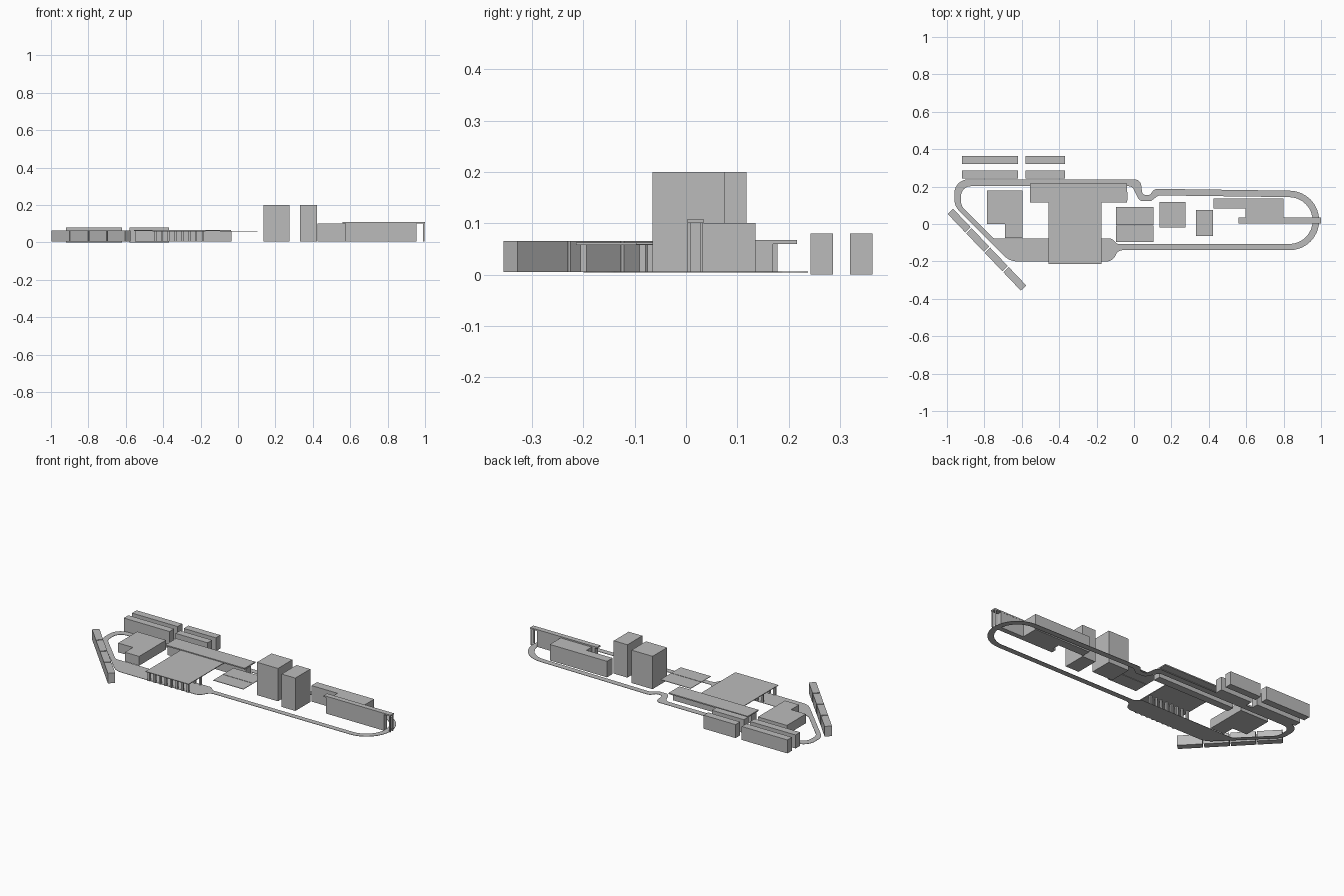
import bpy
from math import radians, cos, sin
from mathutils import Vector

cube = bpy.data.objects.get("Cube")
if cube:
    bpy.data.objects.remove(cube, do_unlink=True)

grey = bpy.data.materials.new("plain_grey")
grey.use_nodes = True
COLOUR = (0.5, 0.5, 0.5, 1)
grey.diffuse_color = COLOUR
grey.node_tree.nodes["Principled BSDF"].inputs["Base Color"].default_value = COLOUR


def box(name, x, y, z, turn=0):
    """Box from (min, max) pairs, turned about its own centre."""
    lo, hi = Vector((x[0], y[0], z[0])), Vector((x[1], y[1], z[1]))
    bpy.ops.mesh.primitive_cube_add(size=1, location=(lo + hi) / 2, rotation=(0, 0, turn))
    ob = bpy.context.object
    ob.name = name
    ob.scale = hi - lo
    ob.data.materials.append(grey)
    return ob


def rounded(corners, steps=8):
    """Closed outline with each (x, y, radius) corner eased by a curve."""
    pts = []
    for i, (x, y, r) in enumerate(corners):
        p = Vector((x, y))
        a = Vector(corners[i - 1][:2]) - p
        b = Vector(corners[(i + 1) % len(corners)][:2]) - p
        half = a.angle(b) / 2
        cut = min(r * cos(half) / sin(half), a.length * 0.5, b.length * 0.5)
        if r > 0.1:
            cut = min(r, a.length * 0.5, b.length * 0.5)
        a, b = p + a.normalized() * cut, p + b.normalized() * cut
        # rational quadratic gives a true circular arc
        w = sin(half)
        for k in range(steps + 1):
            t = k / steps
            u, v, q = (1 - t) ** 2, 2 * t * (1 - t) * w, t * t
            pts.append((a * u + p * v + b * q) / (u + v + q))
    return pts


# Ring road: outer and inner outline filled as one flat band
outer = [(-.96, .238, .1), (-.96, .095, .09), (-.665, -.2, .1), (-.115, -.2, .05),
         (-.085, -.14, .04), (.99, -.14, .157), (.99, .176, .157), (.11, .188, .03),
         (.085, .155, .02), (.045, .155, .02), (.035, .238, .035)]
inner = [(-.925, .202, .08), (-.925, .097, .06), (-.75, -.078, .03), (-.12, -.078, .02),
         (-.09, -.107, .02), (.955, -.107, .125), (.955, .142, .125), (.13, .153, .03),
         (.09, .122, .02), (.03, .122, .03), (-.01, .202, .03)]
curve = bpy.data.curves.new("ring_road", 'CURVE')
curve.dimensions = '2D'
curve.fill_mode = 'BOTH'
curve.extrude = 0.001
for outline in (outer, inner):
    pts = rounded(outline)
    spline = curve.splines.new('POLY')
    spline.points.add(len(pts) - 1)
    for sp, p in zip(spline.points, pts):
        sp.co = (p.x, p.y, 0, 1)
    spline.use_cyclic_u = True
curve.materials.append(grey)
road = bpy.data.objects.new("ring_road", curve)
road.location.z = 0.005
bpy.context.collection.objects.link(road)
bpy.ops.object.select_all(action='DESELECT')
road.select_set(True)
bpy.context.view_layer.objects.active = road
bpy.ops.object.convert(target='MESH')

# Back rows of long blocks
for i, (y0, y1) in enumerate([(.243, .286), (.32, .363)]):
    box(f"back_block_long_{i}", (-.92, -.62), (y0, y1), (0, .08))
    box(f"back_block_short_{i}", (-.58, -.37), (y0, y1), (0, .08))

# Diagonal row of four blocks
start, end = Vector((-.984, .07)), Vector((-.588, -.345))
span = end - start
for i in range(4):
    c = start + span * (i + .5) / 4
    box(f"diagonal_block_{i}", (c.x - .068, c.x + .068), (c.y - .02, c.y + .02),
        (.005, .065), turn=-span.angle_signed(Vector((1, 0))) * -1)

# Paired blocks inside the ring
box("side_block_short", (-.787, -.69), (0, .178), (.005, .06))
box("side_block_long", (-.69, -.597), (-.075, .178), (.005, .06))

# Terminal: rear hall, roofs and two colonnades
box("rear_hall", (-.55, -.035), (.125, .17), (.005, .06))
box("rear_roof", (-.557, -.037), (.115, .216), (.06, .067))
box("main_roof", (-.457, -.174), (-.214, .115), (.058, .062))
for y in (-.2, -.085):
    for i in range(8):
        x = -.443 + i * .0365
        box("roof_column", (x - .006, x + .006), (y - .006, y + .006), (.005, .058))

# Floating canopies
box("canopy_back", (-.095, .103), (-.006, .092), (.059, .062))
box("canopy_front", (-.095, .103), (-.097, -.009), (.059, .062))

# Towers
box("tower_wide", (.137, .275), (-.018, .118), (.005, .2))
box("tower_narrow", (.332, .422), (-.065, .075), (.005, .2))

# East building: L-shaped hall and long bar with an overhanging roof
box("east_hall_wing", (.424, .6), (.083, .135), (.005, .1))
box("east_hall", (.595, .8), (.03, .135), (.005, .1))
box("east_bar", (.575, .955), (.003, .033), (.005, .1))
box("east_bar_roof", (.56, 1.0), (.003, .034), (.1, .108))
for y in (.003, .027):
    box("east_bar_post", (.989, .997), (y, y + .006), (.005, .1))
